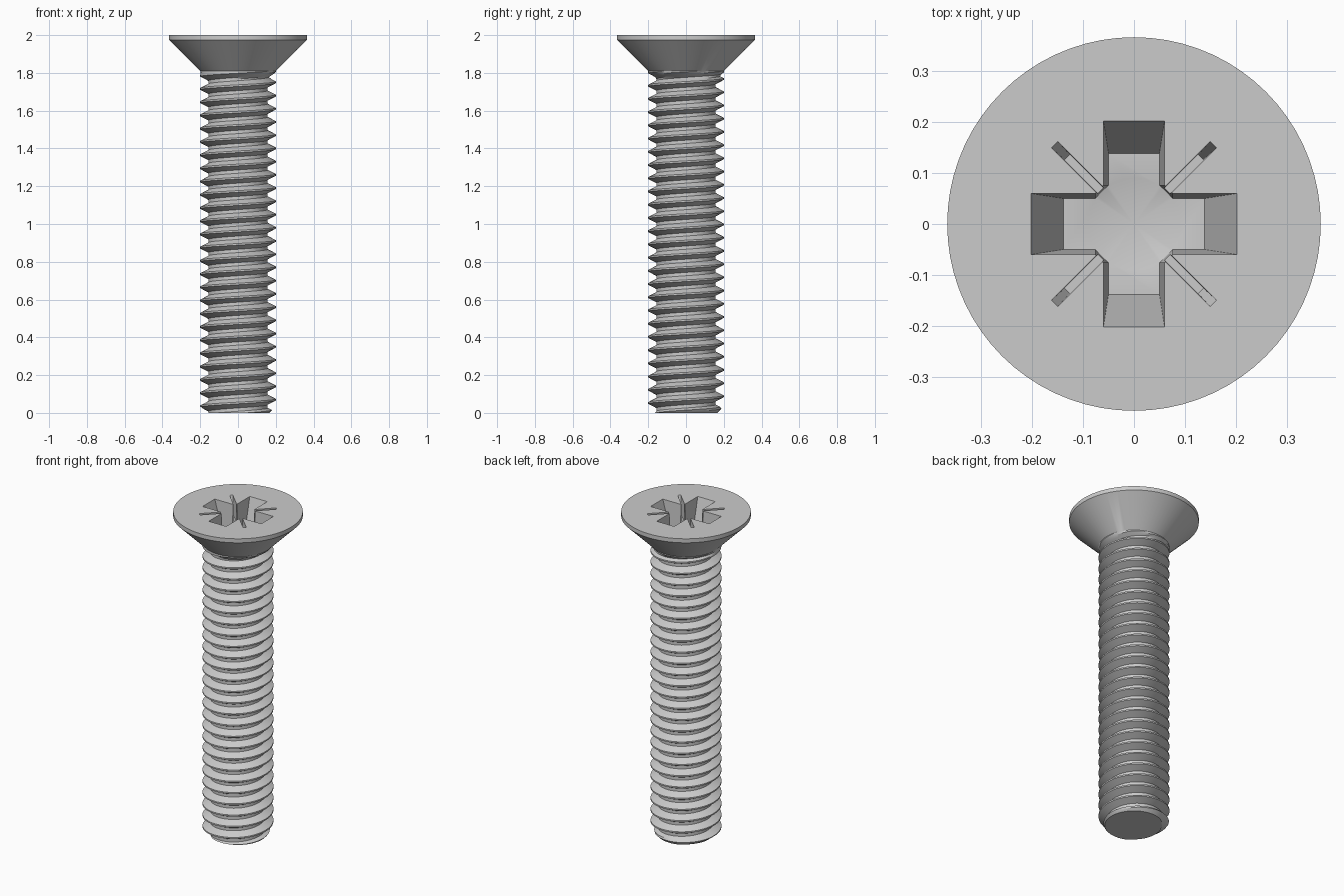
import bpy, bmesh, math

if "Cube" in bpy.data.objects:
    bpy.data.objects.remove(bpy.data.objects["Cube"])

N = 72                       # segments round the axis
PITCH, R_MAJ, R_MIN = 0.07, 0.20, 0.157
Z_NECK = 1.81


def finish(bm, name):
    bmesh.ops.remove_doubles(bm, verts=bm.verts, dist=1e-5)
    bmesh.ops.dissolve_degenerate(bm, edges=bm.edges, dist=1e-6)
    bmesh.ops.recalc_face_normals(bm, faces=bm.faces)
    me = bpy.data.meshes.new(name)
    bm.to_mesh(me)
    bm.free()
    ob = bpy.data.objects.new(name, me)
    bpy.context.collection.objects.link(ob)
    return ob


def thread_radius(z, theta):
    # trapezoid thread, end chamfer, run-out into the neck
    f = (z / PITCH - theta / (2 * math.pi)) % 1
    d = min(f, 1 - f)
    t = min(max((d - 0.0625) / 0.3125, 0), 1)
    r = R_MAJ + (R_MIN - R_MAJ) * t
    r = min(r, 0.165 + z)
    return max(r, R_MAJ - 1.5 * (Z_NECK - 0.008 - z)) if z < Z_NECK - 0.008 else R_MAJ


# screw body: helical thread grid, flat tip and countersunk head
def screw_body():
    bm = bmesh.new()
    steps = [0, 0.0625, 0.21, 0.375, 0.5, 0.625, 0.79, 0.9375]
    turns = math.ceil(Z_NECK / PITCH) + 4
    n = len(steps)
    cols = []
    for i in range(N):
        th = 2 * math.pi * i / N
        col = []
        for j in range(turns * n):
            z = (j // n - 2 + steps[j % n] + i / N) * PITCH
            z = min(max(z, 0), Z_NECK)
            r = thread_radius(z, th)
            col.append(bm.verts.new((r * math.cos(th), r * math.sin(th), z)))
        cols.append(col)
    for i in range(N):
        a = cols[i]
        b = cols[i + 1] if i < N - 1 else cols[0][n:]
        for j in range(min(len(a), len(b)) - 1):
            if a[j + 1].co.z - a[j].co.z + b[j + 1].co.z - b[j].co.z > 1e-7:
                bm.faces.new((a[j], b[j], b[j + 1], a[j + 1]))
    bm.faces.new([c[0] for c in reversed(cols)])
    # head rings
    ring = [c[-1] for c in cols]
    for r, z in [(0.366, 1.975), (0.366, 2.0)]:
        new = [bm.verts.new((r * math.cos(2 * math.pi * i / N),
                             r * math.sin(2 * math.pi * i / N), z)) for i in range(N)]
        for i in range(N):
            k = (i + 1) % N
            bm.faces.new((ring[i], ring[k], new[k], new[i]))
        ring = new
    bm.faces.new(ring)
    loose = [v for v in bm.verts if not v.link_faces]
    for v in loose:                      # clamped leftovers
        bm.verts.remove(v)
    return finish(bm, "screw_body")


def prism(name, top, bottom, z0, z1=2.0, over=0.02):
    # tapered cutter, extended above the head along its own slope
    bm = bmesh.new()
    k = over / (z1 - z0)
    up = [bm.verts.new((x + (x - u) * k, y + (y - v) * k, z1 + over))
          for (x, y), (u, v) in zip(top, bottom)]
    lo = [bm.verts.new((u, v, z0)) for u, v in bottom]
    m = len(up)
    for i in range(m):
        bm.faces.new((lo[i], lo[(i + 1) % m], up[(i + 1) % m], up[i]))
    bm.faces.new(up)
    bm.faces.new(lo[::-1])
    return finish(bm, name)


def cross(w, e):
    pts = []
    for q in range(4):
        c, s = round(math.cos(q * math.pi / 2)), round(math.sin(q * math.pi / 2))
        pts += [(x * c - y * s, x * s + y * c) for x, y in ((e, -w), (e, w), (w, w))]
    return pts


def bar(l, w, ang):
    c, s = math.cos(ang), math.sin(ang)
    return [(x * c - y * s, x * s + y * c) for x, y in ((l, -w), (l, w), (-l, w), (-l, -w))]


body = screw_body()
Q = math.pi / 4

# drive recess: cross, corner relief, diagonal slits, conical bottom
cutters = [
    prism("recess_cross", cross(0.06, 0.202), cross(0.05, 0.138), 1.80),
    prism("recess_relief", bar(0.096, 0.096, Q), bar(0.089, 0.089, Q), 1.801),
    prism("recess_slit_a", bar(0.22, 0.009, Q), bar(0.185, 0.007, Q), 1.89),
    prism("recess_slit_b", bar(0.22, 0.009, -Q), bar(0.185, 0.007, -Q), 1.8905),
]
bm = bmesh.new()
bmesh.ops.create_cone(bm, cap_ends=True, segments=48, radius1=0, radius2=0.099, depth=0.033)
bmesh.ops.translate(bm, verts=bm.verts, vec=(0, 0, 1.7865))
cutters.append(finish(bm, "recess_cone"))

bpy.context.view_layer.objects.active = body
body.select_set(True)
for c in cutters:
    c.hide_render = True
    m = body.modifiers.new(c.name, 'BOOLEAN')
    m.operation, m.solver, m.object = 'DIFFERENCE', 'EXACT', c
    bpy.ops.object.modifier_apply(modifier=m.name)
for c in cutters:
    bpy.data.objects.remove(c)

bpy.ops.object.shade_smooth_by_angle(angle=math.radians(25))
